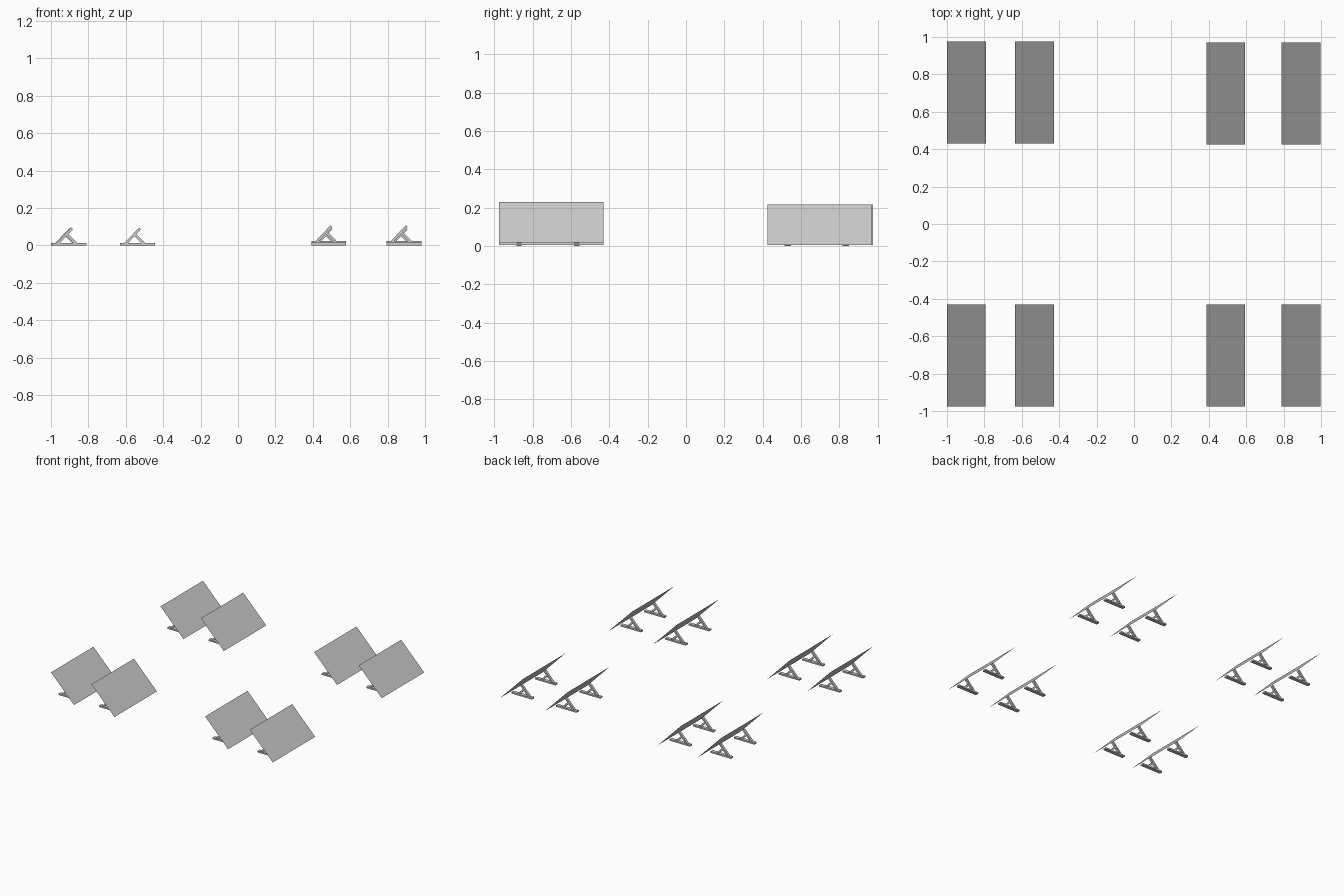
import bpy
from math import atan2
from mathutils import Vector

if "Cube" in bpy.data.objects:
    bpy.data.objects.remove(bpy.data.objects["Cube"])

PANEL_W, PANEL_L = 0.207, 0.546      # footprint in x and y
PANEL_LOW, PANEL_HIGH = 0.006, 0.217  # heights of the two long edges
FOOT_L, FOOT_W, FOOT_H = 0.185, 0.028, 0.012


def beam(name, p, q, width, thick):
    """Rectangular bar from p to q, lying in the xz plane."""
    p, q = Vector(p), Vector(q)
    d = q - p
    bpy.ops.mesh.primitive_cube_add(size=1, location=(p + q) / 2,
                                    rotation=(0, -atan2(d.z, d.x), 0))
    ob = bpy.context.object
    ob.name = name
    ob.scale = (d.length, width, thick)
    return ob


def solar_panel(tag, x, y, z=0.0, frame_dx=0.0):
    """One tilted sheet on two A-shaped stands; x, y is its low corner."""
    # thin sheet, high on the -x side
    verts = [(x, y, z + PANEL_HIGH), (x + PANEL_W, y, z + PANEL_LOW),
             (x + PANEL_W, y + PANEL_L, z + PANEL_LOW),
             (x, y + PANEL_L, z + PANEL_HIGH)]
    me = bpy.data.meshes.new("panel_sheet_" + tag)
    me.from_pydata(verts, [], [(0, 1, 2, 3)])
    bpy.context.collection.objects.link(
        bpy.data.objects.new("panel_sheet_" + tag, me))

    # two stands: foot bar, prop square to the sheet, rear brace
    fx = x + 0.006 + frame_dx
    for i, dy in enumerate((0.104, 0.406)):
        yy = y + dy
        n = f"{tag}_{i + 1}"
        beam("foot_" + n, (fx, yy, z + FOOT_H / 2),
             (fx + FOOT_L, yy, z + FOOT_H / 2), FOOT_W, FOOT_H)
        beam("prop_" + n, (fx + 0.029, yy, z + 0.009),
             (fx + 0.107, yy, z + 0.091), 0.02, 0.014)
        beam("brace_" + n, (fx + 0.075, yy, z + 0.061),
             (fx + 0.128, yy, z + 0.009), 0.02, 0.014)


# front row (right pair sits slightly higher), then back row
solar_panel("front_left_outer", -1.0, -0.976)
solar_panel("front_left_inner", -0.636, -0.976)
solar_panel("front_right_inner", 0.387, -0.976, 0.012)
solar_panel("front_right_outer", 0.789, -0.976, 0.012)
solar_panel("back_left_outer", -0.999, 0.430, 0, -0.007)
solar_panel("back_left_inner", -0.636, 0.430)
solar_panel("back_right_inner", 0.387, 0.425)
solar_panel("back_right_outer", 0.789, 0.425)
